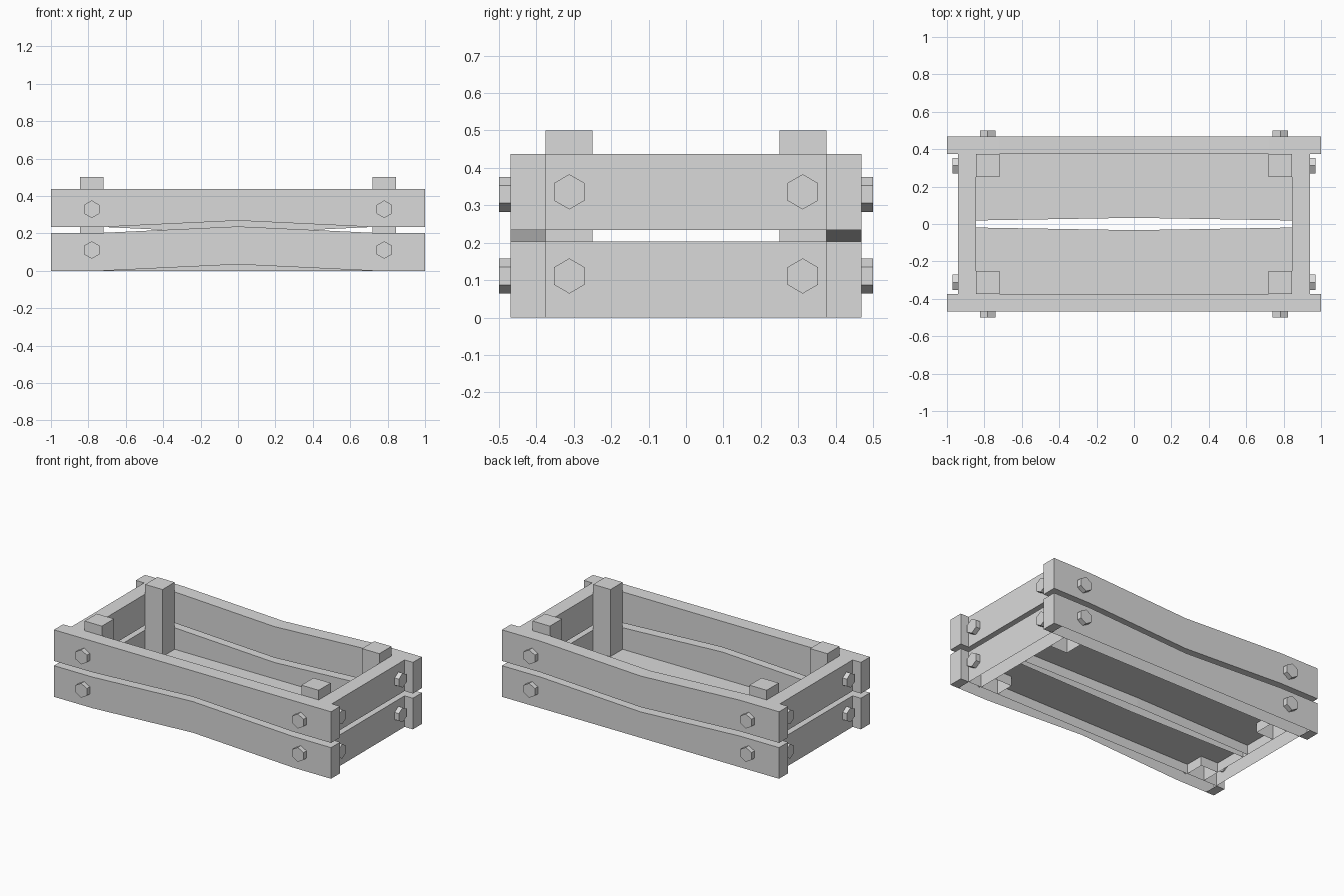
import bpy
import bmesh
import math
from mathutils import Matrix

cube = bpy.data.objects.get("Cube")
if cube:
    bpy.data.objects.remove(cube, do_unlink=True)

mat = bpy.data.materials.new("plain_grey")
mat.use_nodes = True
GREY = (0.7, 0.7, 0.7, 1)
mat.diffuse_color = GREY
mat.node_tree.nodes["Principled BSDF"].inputs["Base Color"].default_value = GREY

IN_X, OUT_X = 0.845, 0.94      # end boards, inner and outer face
IN_Y, OUT_Y = 0.375, 0.469     # long boards, inner and outer face
POST = 0.125
BOW = 0.034
BEND = IN_X - POST             # where the long boards start to bend


def finish(name, bm):
    mesh = bpy.data.meshes.new(name)
    bm.to_mesh(mesh)
    bm.free()
    mesh.materials.append(mat)
    obj = bpy.data.objects.new(name, mesh)
    bpy.context.collection.objects.link(obj)
    return obj


def slab(name, xs, y0, y1, z0, z1, bow=(0, 0, 0, 0), hollow=0, no_wall=None):
    """Board in sections along x; bow shifts y0, y1, z0, z1 at the centre.
    Sections inside |x| <= hollow have no underside; no_wall drops one
    long wall (1 is the y1 side, 3 is the y0 side)."""
    bm = bmesh.new()
    rings = []
    for x in xs:
        f = 1 if x == 0 else 0
        a, b, c, d = (v + f * s for v, s in zip((y0, y1, z0, z1), bow))
        rings.append([bm.verts.new((x, y, z))
                      for y, z in ((a, c), (b, c), (b, d), (a, d))])
    for r, q in zip(rings, rings[1:]):
        reach = max(abs(r[0].co.x), abs(q[0].co.x))
        for i in range(4):
            j = (i + 1) % 4
            if i == no_wall or (i == 0 and reach <= hollow + 0.001):
                continue
            bm.faces.new((r[i], r[j], q[j], q[i]))
    bm.faces.new(rings[0][::-1])
    bm.faces.new(rings[-1])
    return finish(name, bm)


def bolt(name, x, y, z, axis):
    """Hexagonal bolt head with a corner pointing up."""
    bm = bmesh.new()
    bmesh.ops.create_cone(bm, cap_ends=True, segments=6,
                          radius1=0.047, radius2=0.047, depth=0.04)
    turn = "X" if axis == "y" else "Y"
    bm.transform(Matrix.Rotation(math.pi / 2, 4, turn))
    # Roll so that a corner is straight up
    if max(v.co.z for v in bm.verts) < 0.046:
        bm.transform(Matrix.Rotation(math.pi / 6, 4, axis.upper()))
    bm.transform(Matrix.Translation((x, y, z)))
    return finish(name, bm)


long_xs = (-1, -OUT_X, -BEND, 0, BEND, OUT_X, 1)
rows = (("lower", 0.0, 0.203, 0.111, 0.111), ("upper", 0.234, 0.437, 0.329, 0.336))

for level, z0, z1, z_long, z_end in rows:
    low = level == "lower"
    # Long boards: the front one arches up, the back one sags
    slab(f"front_board_{level}", long_xs, -OUT_Y, -IN_Y, z0, z1,
         (0, 0, BOW, BOW if low else 0), OUT_X if low else 0)
    slab(f"back_board_{level}", long_xs, IN_Y, OUT_Y, z0, z1,
         (0, 0, 0 if low else -BOW, -BOW), OUT_X if low else 0)
    for side, s in (("left", 1), ("right", -1)):
        # End boards
        slab(f"{side}_end_board_{level}", sorted((s * IN_X, s * OUT_X)),
             -IN_Y, IN_Y, z0, z1, hollow=OUT_X if low else 0)
        for face, t in (("front", -1), ("back", 1)):
            # Bolt heads
            bolt(f"{face}_{side}_bolt_{level}", s * 0.782, t * (OUT_Y + 0.011), z_long, "y")
            bolt(f"{side}_end_{face}_bolt_{level}", s * (OUT_X + 0.011), t * 0.312, z_end, "x")

# Corner posts
for side, s in (("left", 1), ("right", -1)):
    for face, t in (("front", -1), ("back", 1)):
        y0, y1 = sorted((t * IN_Y, t * (IN_Y - POST)))
        slab(f"{face}_{side}_post", sorted((s * IN_X, s * BEND)),
             y0, y1, 0, 0.5, hollow=IN_X)

# Floor boards, open below and notched round the posts, with a bowed slit between
GAP, SLIT_BOW, FLOOR = 0.019, 0.014, 0.0625
INNER = IN_Y - POST
for face, t in (("front", -1), ("back", 1)):
    outer_wall, inner_wall = (1, 3) if t > 0 else (3, 1)
    y0, y1 = sorted((t * GAP, t * INNER))
    bow = (SLIT_BOW, 0, 0, 0) if t > 0 else (0, -SLIT_BOW, 0, 0)
    slab(f"{face}_floor_board", (-IN_X, 0, IN_X), y0, y1, 0, FLOOR, bow,
         hollow=IN_X, no_wall=outer_wall)
    y0, y1 = sorted((t * INNER, t * IN_Y))
    slab(f"{face}_floor_edge", (-BEND, BEND), y0, y1, 0, FLOOR,
         hollow=IN_X, no_wall=inner_wall)
